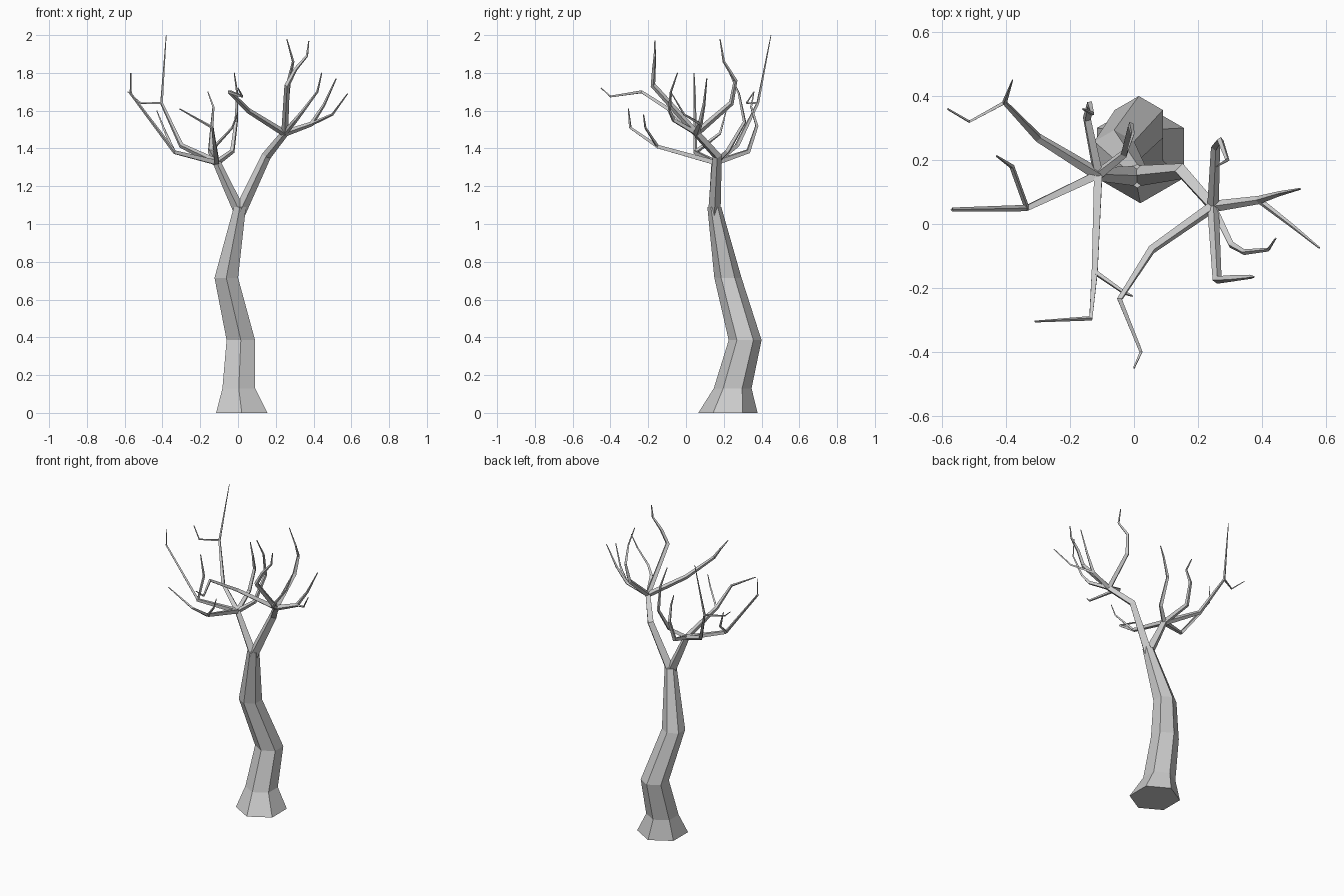
import bpy, bmesh, math
from mathutils import Vector


def tube(name, pts, radii, sides, flat=False):
    """Faceted tapering tube along a path; flat keeps every ring horizontal."""
    pts = [Vector(p) for p in pts]
    bm = bmesh.new()
    rings = []
    last = len(pts) - 1
    for i, p in enumerate(pts):
        t = pts[min(i + 1, last)] - pts[max(i - 1, 0)]
        t = Vector((0, 0, 1)) if flat else t.normalized()
        if i == 0:
            side = t.orthogonal() if abs(t.z) < 0.3 else Vector((0, 1, 0))
        side = (side - t * side.dot(t)).normalized()
        other = t.cross(side)
        rings.append([bm.verts.new(p + radii[i] * (
            side * math.cos(2 * math.pi * k / sides) +
            other * math.sin(2 * math.pi * k / sides))) for k in range(sides)])
    for a, b in zip(rings, rings[1:]):
        for k in range(sides):
            n = (k + 1) % sides
            bm.faces.new((a[k], a[n], b[n], b[k]))
    bm.faces.new(rings[0][::-1])
    bm.faces.new(rings[-1])
    bmesh.ops.recalc_face_normals(bm, faces=bm.faces)
    mesh = bpy.data.meshes.new(name)
    bm.to_mesh(mesh)
    bm.free()
    ob = bpy.data.objects.new(name, mesh)
    bpy.context.collection.objects.link(ob)
    return ob


def twig(name, *pts, r=0.016, tip=0.003):
    """Four-sided twig tapering evenly to its tip."""
    n = len(pts) - 1
    tube(name, pts, [r + (tip - r) * i / n for i in range(n + 1)], 4)


# Trunk with flared foot
tube("trunk",
     [(0.02, 0.222, 0), (0.004, 0.247, 0.13), (0.015, 0.313, 0.385),
      (-0.062, 0.222, 0.715), (0.01, 0.15, 1.09)],
     [0.157, 0.1, 0.087, 0.072, 0.037], 6, flat=True)

# Two main limbs from the fork
LEFT = (-0.112, 0.155, 1.325)
RIGHT = (0.247, 0.055, 1.48)
tube("left_limb", [(0.012, 0.15, 1.06), (-0.055, 0.153, 1.2), LEFT],
     [0.032, 0.026, 0.021], 4)
tube("right_limb", [(0.008, 0.15, 1.06), (0.15, 0.165, 1.36), RIGHT],
     [0.033, 0.025, 0.02], 4)

# Twigs of the left limb
fork = (-0.405, 0.38, 1.64)
twig("left_back_branch", LEFT, (-0.3, 0.27, 1.415), fork, (-0.38, 0.45, 2.0), r=0.02, tip=0.002)
twig("left_back_twig", fork, (-0.515, 0.32, 1.64), (-0.583, 0.36, 1.70), r=0.007)

fork = (-0.335, 0.05, 1.38)
twig("left_side_branch", LEFT, fork, (-0.382, 0.18, 1.48), (-0.43, 0.213, 1.60), r=0.018)
twig("left_side_twig", fork, (-0.568, 0.045, 1.69), (-0.568, 0.042, 1.80), r=0.01)

fork = (-0.123, -0.15, 1.41)
twig("left_front_branch", LEFT, fork, (-0.135, -0.295, 1.51), (-0.31, -0.305, 1.61), r=0.018)
twig("left_front_twig", fork, (-0.03, -0.215, 1.51), (-0.005, -0.225, 1.58), r=0.009)

twig("left_rear_branch", LEFT, (-0.147, 0.33, 1.385), (-0.138, 0.375, 1.52),
     (-0.13, 0.345, 1.62), (-0.16, 0.36, 1.70), r=0.018)
twig("left_inner_branch", LEFT, (-0.03, 0.22, 1.385), (-0.01, 0.31, 1.54),
     (-0.004, 0.28, 1.69), (-0.02, 0.23, 1.80), r=0.017)

# Twigs of the right limb
twig("right_front_branch", RIGHT, (0.055, -0.08, 1.60), (-0.045, -0.235, 1.70),
     (0.022, -0.4, 1.675), (0.0, -0.45, 1.72), r=0.018)
twig("right_tall_branch", RIGHT, (0.26, -0.175, 1.735), (0.305, -0.17, 1.82),
     (0.365, -0.165, 1.89), (0.375, -0.165, 1.97), r=0.018)
twig("right_rear_branch", RIGHT, (0.255, 0.24, 1.64), (0.27, 0.262, 1.76),
     (0.292, 0.2, 1.86), (0.258, 0.18, 1.98), r=0.018)
twig("right_low_branch", RIGHT, (0.305, -0.065, 1.55), (0.345, -0.088, 1.60),
     (0.42, -0.08, 1.70), (0.443, -0.045, 1.80), r=0.015)

fork = (0.39, 0.075, 1.53)
twig("right_side_branch", RIGHT, fork, (0.455, 0.095, 1.63), (0.52, 0.11, 1.77), r=0.018)
twig("right_side_twig", fork, (0.5, -0.01, 1.58), (0.58, -0.075, 1.69), r=0.01)
